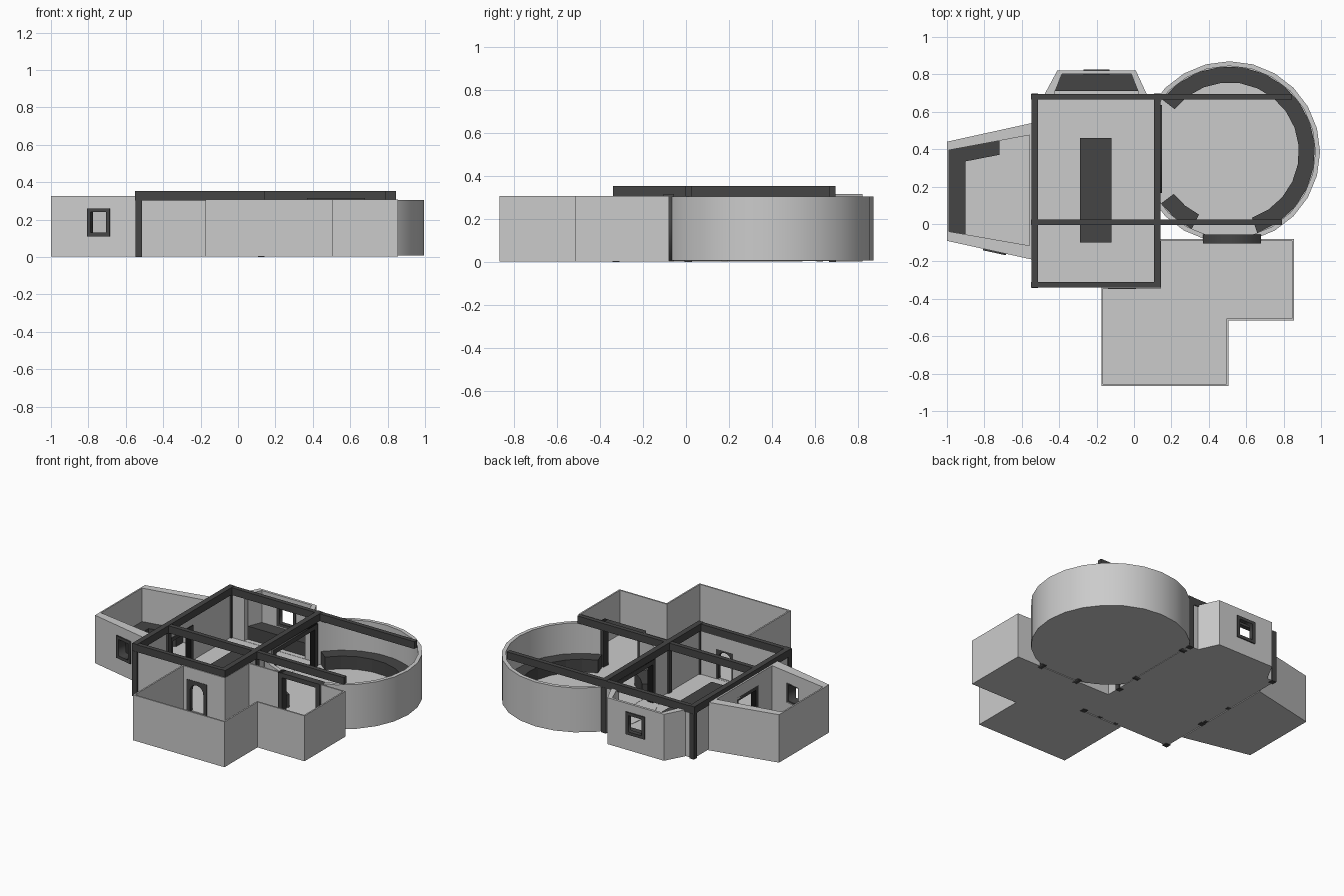
import bpy, bmesh
from math import sin, cos, pi, radians, atan2, hypot
from mathutils import Matrix, Vector

if "Cube" in bpy.data.objects:
    bpy.data.objects.remove(bpy.data.objects["Cube"])

dark = bpy.data.materials.new("dark_wood")
dark.diffuse_color = (0.06, 0.06, 0.06, 1)
dark.use_nodes = True
dark.node_tree.nodes["Principled BSDF"].inputs["Base Color"].default_value = dark.diffuse_color


def make(name, bm, mat=None):
    bmesh.ops.recalc_face_normals(bm, faces=bm.faces)
    me = bpy.data.meshes.new(name)
    bm.to_mesh(me)
    bm.free()
    ob = bpy.data.objects.new(name, me)
    bpy.context.collection.objects.link(ob)
    if mat:
        me.materials.append(mat)
    return ob


def prism(name, pts, z0, z1, mat=None):
    bm = bmesh.new()
    lo = [bm.verts.new((x, y, z0)) for x, y in pts]
    hi = [bm.verts.new((x, y, z1)) for x, y in pts]
    bm.faces.new(lo)
    bm.faces.new(hi)
    n = len(pts)
    for i in range(n):
        j = (i + 1) % n
        bm.faces.new((lo[i], lo[j], hi[j], hi[i]))
    return make(name, bm, mat)


def box(name, x0, x1, y0, y1, z0, z1, mat=dark):
    return prism(name, [(x0, y0), (x1, y0), (x1, y1), (x0, y1)], z0, z1, mat)


def room(name, outer, inner, z0, zf, z1):
    """Open-topped room: floor slab plus walls from outer to inner outline."""
    bm = bmesh.new()
    rings = [[bm.verts.new((x, y, z)) for x, y in pts]
             for pts, z in ((outer, z0), (outer, z1), (inner, z1), (inner, zf))]
    n = len(outer)
    for a, b in zip(rings, rings[1:]):
        for i in range(n):
            j = (i + 1) % n
            bm.faces.new((a[i], a[j], b[j], b[i]))
    bm.faces.new(rings[0])
    bm.faces.new(rings[-1])
    return make(name, bm)


def cut(rooms, cutter):
    cutter.hide_render = True
    for ob in rooms:
        m = ob.modifiers.new("opening", 'BOOLEAN')
        m.object, m.operation, m.solver = cutter, 'DIFFERENCE', 'EXACT'
        bpy.context.view_layer.objects.active = ob
        bpy.ops.object.modifier_apply(modifier=m.name)
    bpy.data.objects.remove(cutter)


def opening(name, rooms, x, y, ang, w, z0, z1, bar=0.02, depth=0.03,
            arch=False, door=False, reach=0.06, frame_at=0.0):
    """Cut a hole through the walls and set a dark frame in it."""
    M = Matrix.Translation((x, y, 0)) @ Matrix.Rotation(ang, 4, 'Z')
    h = w / 2 - bar / 2
    c = box("cutter", -h, h, -reach, reach, max(z0, 0.013) if door else z0 + bar / 2, z1 - bar / 2, None)
    c.data.transform(M)
    cut(rooms, c)
    # outline of the frame in the wall plane
    k = w / 2 - bar
    if arch:
        top = [(k * cos(pi * i / 8), z1 - bar - k + k * sin(pi * i / 8)) for i in range(9)]
    else:
        top = [(k, z1 - bar), (-k, z1 - bar)]
    if door:
        loops = [[(-w / 2, z0), (-k, z0)] + top[::-1] + [(k, z0), (w / 2, z0), (w / 2, z1), (-w / 2, z1)]]
    else:
        loops = [[(-w / 2, z0), (w / 2, z0), (w / 2, z1), (-w / 2, z1)],
                 [(-k, z0 + bar), (k, z0 + bar)] + top]
    cu = bpy.data.curves.new(name, 'CURVE')
    cu.dimensions, cu.fill_mode, cu.extrude = '2D', 'BOTH', depth / 2
    for pts in loops:
        s = cu.splines.new('POLY')
        s.points.add(len(pts) - 1)
        for p, q in zip(s.points, pts):
            p.co = (q[0], q[1], 0, 1)
        s.use_cyclic_u = True
    tmp = bpy.data.objects.new("tmp", cu)
    bpy.context.collection.objects.link(tmp)
    bpy.context.view_layer.update()
    me = bpy.data.meshes.new_from_object(tmp.evaluated_get(bpy.context.evaluated_depsgraph_get()))
    bpy.data.objects.remove(tmp)
    me.transform(M @ Matrix.Translation((0, frame_at, 0)) @ Matrix.Rotation(pi / 2, 4, 'X'))
    me.materials.clear()
    me.materials.append(dark)
    ob = bpy.data.objects.new(name, me)
    bpy.context.collection.objects.link(ob)


CX, CY, R = 0.51, 0.385, 0.485


def arc(r, a0, a1, n):
    return [(CX + r * cos(radians(a0 + (a1 - a0) * i / n)),
             CY + r * sin(radians(a0 + (a1 - a0) * i / n))) for i in range(n + 1)]


def rect(x0, x1, y0, y1):
    return [(x0, y0), (x1, y0), (x1, y1), (x0, y1)]


# room shells
hall = room("central_hall", rect(-0.54, 0.135, -0.33, 0.69), rect(-0.525, 0.12, -0.315, 0.675), 0.004, 0.012, 0.305)
left = room("left_room", [(-1, -0.09), (-0.545, -0.19), (-0.545, 0.54), (-1, 0.44)],
            [(-0.99, -0.04), (-0.56, -0.115), (-0.56, 0.475), (-0.99, 0.395)], 0.003, 0.012, 0.325)
bay = room("back_bay", [(-0.48, 0.69), (0.07, 0.69), (0.01, 0.82), (-0.41, 0.82)],
           [(-0.425, 0.702), (0.025, 0.702), (-0.015, 0.803), (-0.385, 0.803)], 0.003, 0.012, 0.315)
x0, x1, x2, x3 = -0.175, 0.135, 0.505, 0.855
front = room("front_room",
             [(x0, -0.335), (x0, -0.865), (x2, -0.865), (x2, -0.515), (x3, -0.515), (x3, -0.08), (x1, -0.08), (x1, -0.335)],
             [(x0 + .01, -0.345), (x0 + .01, -0.855), (x2 - .01, -0.855), (x2 - .01, -0.505),
              (x3 - .01, -0.505), (x3 - .01, -0.09), (x1 + .01, -0.09), (x1 + .01, -0.345)], 0.002, 0.011, 0.307)
tower = room("round_room", arc(R, 0, 345, 23), arc(R - 0.025, 0, 345, 23), 0.007, 0.014, 0.305)
cut([tower], box("cutter", -0.05, 0.13, -0.1, 0.9, 0.0145, 0.4))

# doors and windows
opening("front_arch_door", [hall, front], -0.065, -0.332, 0, 0.15, 0.004, 0.225, arch=True, door=True, bar=0.025)
opening("left_arch_door", [hall, left], -0.54, 0.15, pi / 2, 0.24, 0.004, 0.25, door=True, bar=0.025, depth=0.04)
opening("round_room_doorway", [hall, tower], 0.13, 0.40, pi / 2, 0.47, 0.002, 0.30, door=True, bar=0.03, depth=0.04)
opening("round_to_front_door", [tower, front], 0.525, -0.08, 0, 0.31, 0.002, 0.315, door=True, bar=0.03, depth=0.05)
opening("left_room_window", [left], -0.74, -0.122, atan2(-0.1, 0.455), 0.125, 0.11, 0.26, depth=0.065)
opening("bay_window", [bay], -0.20, 0.812, 0, 0.14, 0.11, 0.26, depth=0.03, reach=0.03)
cut([hall, bay], box("cutter", -0.425, 0.025, 0.66, 0.71, 0.0135, 0.4))

bpy.ops.object.select_all(action='DESELECT')
tower.select_set(True)
bpy.context.view_layer.objects.active = tower
bpy.ops.object.shade_smooth_by_angle(angle=radians(30))

# ceiling beams
for i, x in enumerate((-0.53, 0.125)):
    box(f"long_beam_{i}", x - 0.018, x + 0.018, -0.34, 0.695, 0.305, 0.354)
for i, (y, xe) in enumerate(((-0.325, 0.14), (0.01, 0.79), (0.68, 0.845))):
    box(f"cross_beam_{i}", -0.55, xe, y - 0.015, y + 0.015, 0.303, 0.352)

# posts under the beam crossings
for i, x in enumerate((-0.53, 0.125)):
    for j, y in enumerate((-0.325, 0.01, 0.68)):
        box(f"post_{i}{j}", x - 0.017, x + 0.017, y - 0.017, y + 0.017, 0, 0.305)

# benches and bay seat
for i, (a0, a1, n) in enumerate(((-71, 142, 14), (217, 244, 2))):
    prism(f"round_bench_{i}", arc(0.458, a0, a1, n) + arc(0.372, a0, a1, n)[::-1], 0.01, 0.1, dark)
prism("left_bench", [(-0.99, 0.395), (-0.72, 0.445), (-0.72, 0.37), (-0.90, 0.335), (-0.90, -0.055), (-0.99, -0.04)],
      0.01, 0.1, dark)
prism("bay_seat", [(-0.425, 0.71), (0.025, 0.71), (-0.015, 0.803), (-0.385, 0.803)], 0.01, 0.1, dark)

# long table
box("table_top", -0.29, -0.12, -0.10, 0.46, 0.085, 0.105)
for i, y in enumerate((-0.03, 0.37)):
    box(f"table_trestle_{i}", -0.26, -0.15, y, y + 0.02, 0.01, 0.085)
